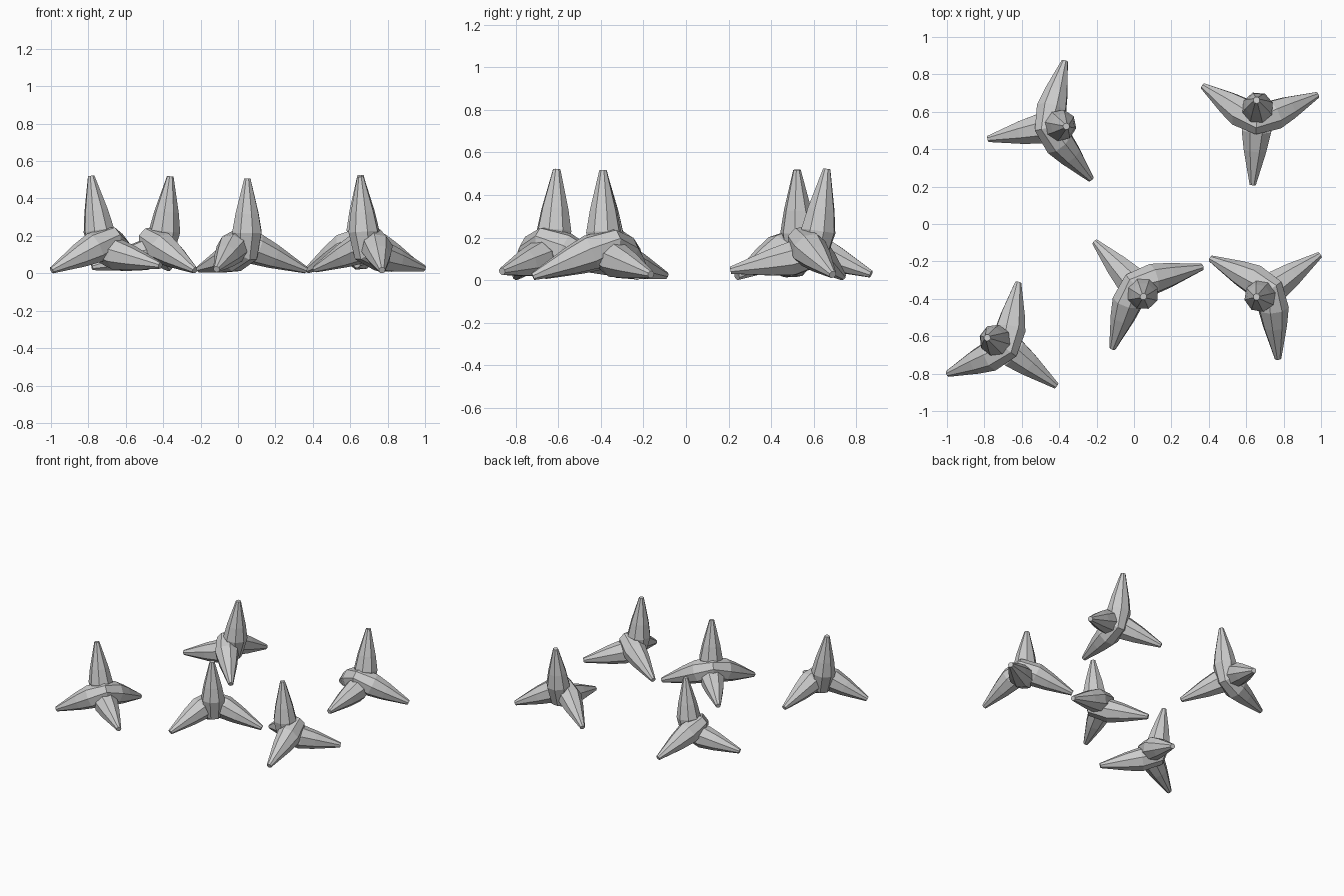
import bpy, bmesh, math
from mathutils import Vector

if "Cube" in bpy.data.objects:
    bpy.data.objects.remove(bpy.data.objects["Cube"])

# Spike tips of each caltrop; every caltrop is two bent bars: (ground, ground), (ground, up)
caltrops = [
    [(-.37, .87, .03), (-.23, .24, .018), (-.78, .455, .035), (-.362, .522, .52)],
    [(-.996, -.80, .02), (-.62, -.315, .035), (-.415, -.865, .045), (-.785, -.608, .525)],
    [(.365, -.23, .025), (-.115, -.665, .03), (-.21, -.095, .03), (.05, -.388, .515)],
    [(.41, -.185, .025), (.77, -.72, .02), (.994, -.165, .03), (.655, -.39, .52)],
    [(.37, .737, .02), (.98, .69, .03), (.635, .21, .05), (.655, .662, .527)],
]
# Half-bar profile from elbow to tip: fraction along the axis, radius
ELBOW_RADIUS, ELBOW_SHIFT = .068, .045
profile = [(.27, .085), (.53, .066), (1, .018)]
SIDES = 8


def add_bar(bm, tip_a, tip_b, centre):
    # The elbow lies past the centre, so the two bars cross through each other
    elbow = centre - ((tip_a + tip_b) / 2 - centre).normalized() * ELBOW_SHIFT
    da, db = tip_a - elbow, tip_b - elbow
    normal = da.cross(db).normalized()
    stations = [(elbow + da * t, r, -da) for t, r in reversed(profile)]
    stations.append((elbow, ELBOW_RADIUS, tip_b - tip_a))
    stations += [(elbow + db * t, r, db) for t, r in profile]
    rings = []
    for pos, r, tangent in stations:
        side = normal.cross(tangent).normalized()
        ring = []
        for i in range(SIDES):
            a = math.tau * (i + .5) / SIDES
            ring.append(bm.verts.new(pos + (side * math.cos(a) + normal * math.sin(a)) * r))
        rings.append(ring)
    for a, b in zip(rings, rings[1:]):
        for i in range(SIDES):
            j = (i + 1) % SIDES
            bm.faces.new((a[i], a[j], b[j], b[i]))
    bm.faces.new(rings[0][::-1])
    bm.faces.new(rings[-1])


# Each caltrop: two crossing bent bars with four faceted spikes
for n, tips in enumerate(caltrops, 1):
    tips = [Vector(t) for t in tips]
    centre = sum(tips, Vector()) / 4
    bm = bmesh.new()
    add_bar(bm, tips[0], tips[1], centre)
    add_bar(bm, tips[2], tips[3], centre)
    bmesh.ops.recalc_face_normals(bm, faces=bm.faces[:])
    low = min(v.co.z for v in bm.verts)
    bmesh.ops.translate(bm, verts=bm.verts[:], vec=(0, 0, -low))
    mesh = bpy.data.meshes.new(f"caltrop_{n}")
    bm.to_mesh(mesh)
    bm.free()
    bpy.context.collection.objects.link(bpy.data.objects.new(f"caltrop_{n}", mesh))
